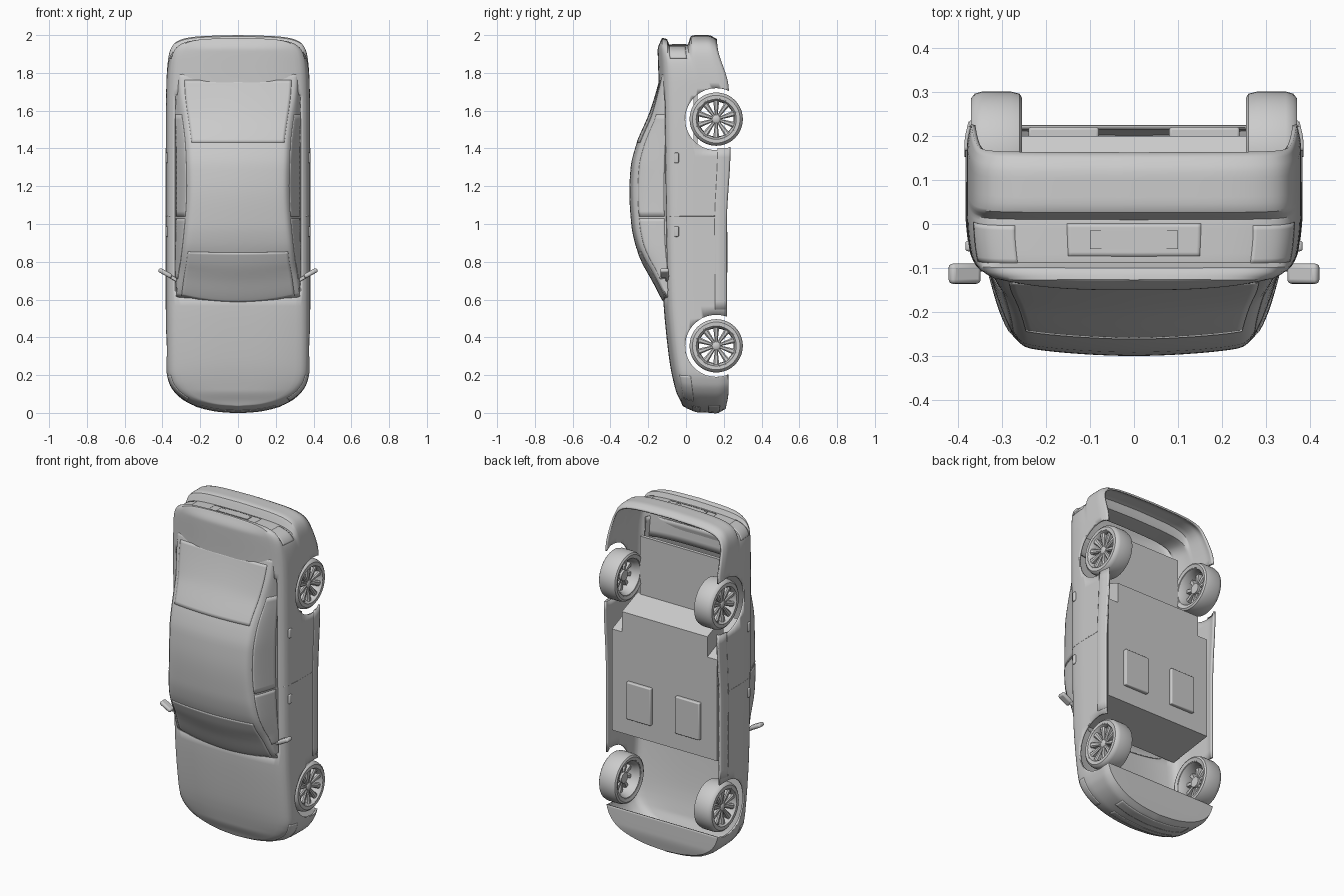
import bpy, bmesh
from math import pi, cos, sin
from mathutils import Matrix, Vector

if "Cube" in bpy.data.objects:
    bpy.data.objects.remove(bpy.data.objects["Cube"])


def interp(keys, t):
    """Smooth monotone interpolation through (t, value) keys."""
    t = min(max(t, keys[0][0]), keys[-1][0])
    d = [(b[1] - a[1]) / (b[0] - a[0]) for a, b in zip(keys, keys[1:])]
    i = max(j for j in range(len(d)) if keys[j][0] <= t)

    def slope(j):
        if j == 0 or j == len(d):
            return d[min(j, len(d) - 1)]
        a, b = d[j - 1], d[j]
        return 0 if a * b <= 0 else 2 * a * b / (a + b)
    (t0, p0), (t1, p1) = keys[i], keys[i + 1]
    h = t1 - t0
    s = (t - t0) / h
    return (p0 * (1 + 2 * s) * (1 - s) ** 2 + p1 * s * s * (3 - 2 * s)
            + h * slope(i) * s * (1 - s) ** 2 + h * slope(i + 1) * s * s * (s - 1))


def span(a, b, n):
    return [a + (b - a) * i / n for i in range(n + 1)]


def finish(name, bm, mirror=True, thick=0, offset=0, bevel=0, recalc=True):
    bmesh.ops.remove_doubles(bm, verts=bm.verts, dist=1e-5)
    if recalc:
        bmesh.ops.recalc_face_normals(bm, faces=bm.faces)
    me = bpy.data.meshes.new(name)
    bm.to_mesh(me)
    bm.free()
    ob = bpy.data.objects.new(name, me)
    bpy.context.collection.objects.link(ob)
    bpy.context.view_layer.objects.active = ob
    ob.select_set(True)
    bpy.ops.object.shade_smooth_by_angle(angle=35 * pi / 180)
    ob.select_set(False)
    if mirror:
        ob.modifiers.new("mirror", 'MIRROR').use_clip = True
    if thick:
        m = ob.modifiers.new("thickness", 'SOLIDIFY')
        m.thickness, m.offset = thick, offset
    if bevel:
        m = ob.modifiers.new("bevel", 'BEVEL')
        m.width, m.segments = bevel, 3
    return ob


def sheet(name, grids, thick, offset=0):
    bm = bmesh.new()
    for f, us, vs in grids:
        rows = [[bm.verts.new(f(u, v)) for v in vs] for u in us]
        for r, q in zip(rows, rows[1:]):
            for j in range(len(vs) - 1):
                bm.faces.new((r[j], r[j + 1], q[j + 1], q[j]))
    return finish(name, bm, True, thick, offset, recalc=False)


def box(name, center, size, rot=None, mirror=True, bevel=0.0):
    bm = bmesh.new()
    bmesh.ops.create_cube(bm, size=1)
    m = Matrix.Translation(center) @ (rot or Matrix()) @ Matrix.Diagonal((*size, 1))
    bm.transform(m)
    return finish(name, bm, mirror, bevel=bevel)


def extrude_x(name, pts, half):
    bm = bmesh.new()
    f = bm.faces.new([bm.verts.new((-half, y, z)) for y, z in pts])
    r = bmesh.ops.extrude_face_region(bm, geom=[f])
    bmesh.ops.translate(bm, vec=(2 * half, 0, 0),
                        verts=[v for v in r["geom"] if isinstance(v, bmesh.types.BMVert)])
    return finish(name, bm, False)


# Lower body: plan outline (x, z), section levels, and edge heights along the length
X = list(enumerate([0, .1, .2, .27, .33, .36, .374, .377, .377, .377, .374, .36, .33, .27, .18, 0]))
Z = list(enumerate([.005, .012, .033, .062, .11, .16, .23, .5, 1, 1.5, 1.75, 1.9, 1.955, 1.98, 1.99, 1.995]))
WIDTH = [(0, .88), (.05, .945), (.15, .98), (.4, 1), (.85, 1), (1, .975)]
NOSE = [(0, .035), (.15, .018), (.4, .003), (.8, 0), (1, .02)]
TAIL = [(0, -.015), (.07, -.02), (.12, -.05), (.48, -.05), (.54, -.005), (.6, 0), (.85, 0), (1, -.02)]
TOP = [(0, -.012), (.1, -.03), (.2, -.047), (.4, -.073), (.6, -.09), (1, -.1), (1.75, -.11), (2, -.125)]
BOTTOM = [(0, .205), (.1, .22), (.55, .215), (1, .215), (1.4, .235), (1.72, .225), (1.95, .165), (2, .16)]
CROWN = [(0, 0), (.03, .005), (.1, .02), (.3, .025), (.6, .025), (1.75, .03), (1.93, .025), (1.995, 0)]


def body(u, v):
    z = interp(Z, u)
    y = interp(TOP, z) * (1 - v) + interp(BOTTOM, z) * v
    dz = interp(NOSE, v) * max(0, 1 - z / .25) + interp(TAIL, v) * max(0, (z - 1.75) / .245)
    return Vector((interp(X, u) * interp(WIDTH, v), y, z + dz))


def deck(u, s):
    p = body(u, 0)
    c = 0 if u in (0, 15) else interp(CROWN, interp(Z, u))
    return Vector((p.x * s, p.y - c * (1 - s ** 3), p.z))


def belly(u, s):
    p = body(u, 1)
    return Vector((p.x * (1 - s), p.y, p.z))


us = [i / 6 for i in range(91)]
shell = sheet("body_shell", [
    (body, us, sorted(set(span(0, 1, 20) + [.02, .075, .12, .48, .52, .54]))),
    (deck, us[:45], span(0, 1, 12)),
    (deck, us[58:], span(0, 1, 12)),
    (belly, us[:35], span(0, 1, 6))], .01)

# Wheel arch cutters
for label, z in (("front", .355), ("rear", 1.555)):
    bm = bmesh.new()
    bmesh.ops.create_cone(bm, cap_ends=True, segments=64, radius1=.164, radius2=.164, depth=1)
    bm.transform(Matrix.Translation((0, .16, z)) @ Matrix.Rotation(pi / 2, 4, 'Y'))
    cutter = finish(label + "_arch_cutter", bm, False)
    cutter.hide_render = True
    cutter.display_type = 'WIRE'
    m = shell.modifiers.new("arch", 'BOOLEAN')
    m.object, m.operation, m.solver = cutter, 'DIFFERENCE', 'EXACT'

# Cabin: roof line, roof rail and belt widths along the length
ROOF = [(.57, -.1), (.6, -.122), (.7, -.175), (.8, -.23), (.9, -.268), (1, -.287), (1.17, -.297),
        (1.3, -.29), (1.4, -.267), (1.6, -.185), (1.75, -.14), (1.8, -.128)]
RAIL = [(.57, .315), (.7, .3), (.8, .285), (1.2, .252), (1.4, .258), (1.7, .295), (1.8, .3)]
BELT = [(.57, .32), (.8, .335), (1.5, .335), (1.8, .325)]


def cabin(z, a):
    yr, xr = interp(ROOF, z), interp(RAIL, z)
    k = min(.035, .3 * (-.085 - yr))
    x = interp([(0, interp(BELT, z)), (.5, xr + .01), (.62, xr - .015), (1, 0), (1.38, .015 - xr)], a)
    y = interp([(0, -.085), (.5, yr + k), (.62, yr + k * .5), (1, yr), (1.38, yr + k * .5)], a)
    return Vector((x, y, z + .04 * (x / .3) ** 2 * max(0, (.9 - z) / .33)))


sheet("cabin", [(cabin, span(.57, 1.8, 48), span(0, 1, 24))], .006)

# Glass panels laid just proud of the cabin
for label, z0, z1, a0, a1 in (("windshield", .585, .85, .62, 1), ("rear_window", 1.43, 1.76, .62, 1),
                              ("front_side_window", .68, 1.03, .08, .46),
                              ("rear_side_window", 1.04, 1.58, .08, .46)):
    sheet(label, [(cabin, span(z0, z1, 20), span(a0, a1, 10))], .005, -1)

# Lamps, grille, door seam, sills and plate surround
for label, u0, u1, v0, v1, t in (("headlight", 3, 5.6, .06, .27, .007), ("tail_light", 11.1, 13, .12, .42, .007),
                                 ("grille", 0, 2, .22, .4, .007), ("lower_intake", 0, 2.4, .6, .85, .007),
                                 ("door_seam", 8.08, 8.088, .05, .8, .006), ("sill", 7.12, 8.76, .8, .99, .008),
                                 ("plate_surround", 14.2, 15, .18, .44, .007)):
    sheet(label, [(body, span(u0, u1, 16), span(v0, v1, 8))], t, 1)
box("number_plate", (0, -.036, 1.948), (.2, .042, .012), mirror=False)
for label, z in (("front", .96), ("rear", 1.35)):
    box(label + "_door_handle", (.375, -.05, z), (.016, .024, .055), bevel=.006)

# Wing mirrors
tilt = Matrix.Rotation(-.5, 4, 'Y')
box("wing_mirror", (.385, -.113, .74), (.078, .046, .024), tilt, bevel=.01)
box("mirror_stalk", (.342, -.1, .713), (.05, .016, .018), tilt, bevel=.005)


# Wheels
def lathe(bm, profile, z, closed):
    vs = [bm.verts.new((x, .16 + r, z)) for r, x in profile]
    es = [bm.edges.new(p) for p in zip(vs, vs[1:] + ([vs[0]] if closed else []))]
    bmesh.ops.spin(bm, geom=vs + es, cent=(0, .16, z), axis=(1, 0, 0),
                   angle=2 * pi, steps=48, use_merge=True)


for label, z in (("front", .355), ("rear", 1.555)):
    bm = bmesh.new()
    lathe(bm, [(.108, .26), (.126, .254), (.136, .26), (.141, .28), (.141, .345),
               (.136, .362), (.126, .37), (.11, .369), (.106, .36)], z, True)
    finish(label + "_tire", bm)
    bm = bmesh.new()
    lathe(bm, [(.112, .368), (.106, .37), (.1, .362), (.094, .345), (.092, .29),
               (.104, .262), (.11, .262), (.11, .3)], z, True)
    lathe(bm, [(0, .358), (.014, .357), (.022, .352), (.03, .345), (.03, .29), (0, .29)], z, False)
    # tapered spokes
    for i in range(10):
        a = 2 * pi * (i + .5) / 10
        out, side = Vector((0, cos(a), sin(a))), Vector((0, -sin(a), cos(a)))
        ends = []
        for r, w, x in ((.018, .007, .352), (.098, .016, .362)):
            c = Vector((0, .16, z)) + out * r
            ends.append([bm.verts.new(c + side * s * w + Vector((x + d, 0, 0)))
                         for s, d in ((-1, -.006), (-.5, 0), (.5, 0), (1, -.006), (.7, -.05), (-.7, -.05))])
        for j in range(6):
            k = (j + 1) % 6
            bm.faces.new((ends[0][j], ends[0][k], ends[1][k], ends[1][j]))
    finish(label + "_rim", bm)

# Underside: cabin tub, rear seat box, luggage floor, floor pads
extrude_x("floor_tub", [(-.08, .6), (.2, .64), (.2, 1.24), (.06, 1.3), (-.08, 1.36)], .345)
extrude_x("rear_seat_box", [(.05, 1.2), (.2, 1.24), (.2, 1.36), (.05, 1.42)], .28)
extrude_x("luggage_floor", [(.04, 1.32), (.06, 1.32), (.06, 1.76), (.04, 1.76)], .26)
box("floor_pad", (.16, .205, .85), (.16, .03, .22), bevel=.006)
